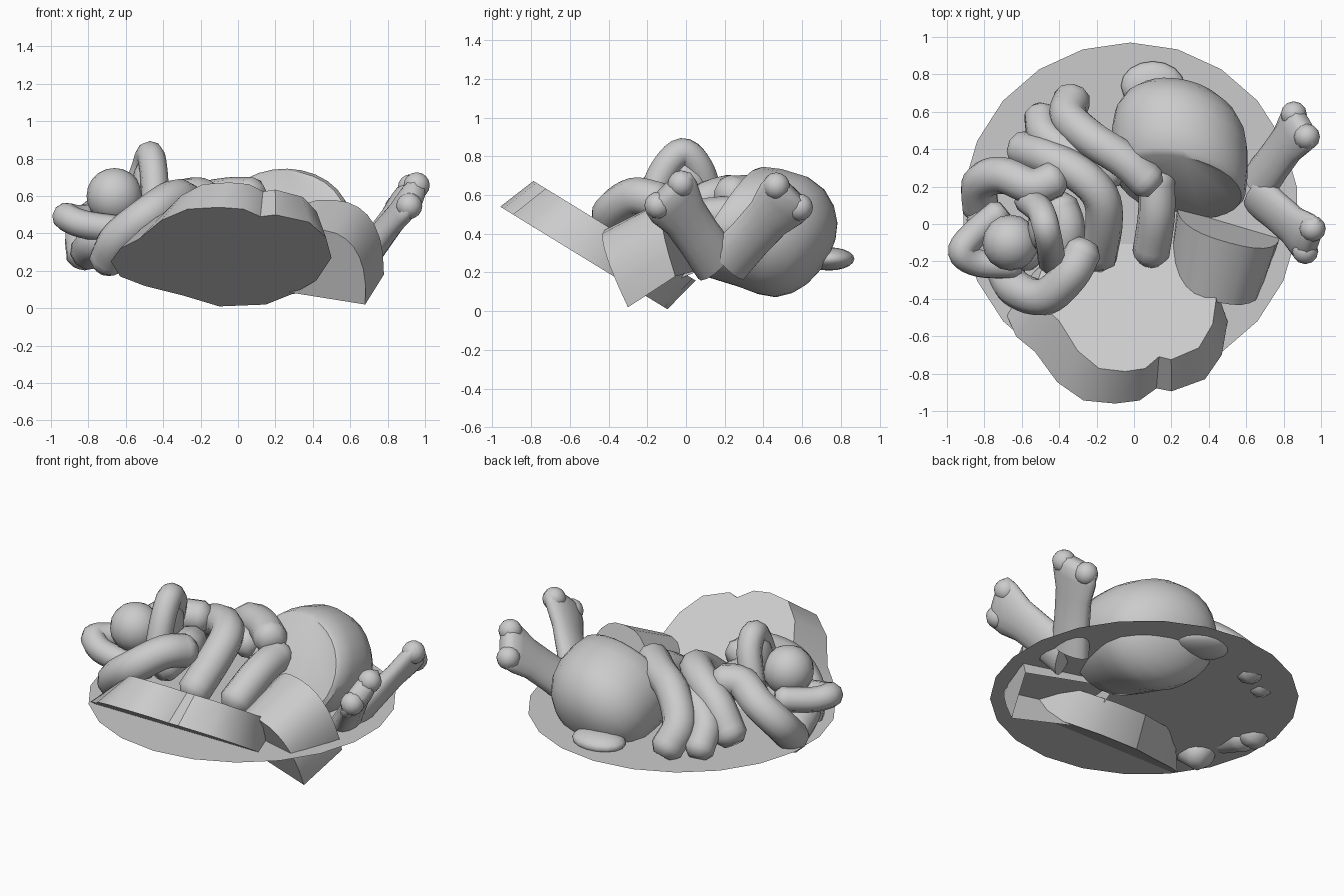
import bpy, bmesh, math
from mathutils import Vector, Matrix

if "Cube" in bpy.data.objects:
    bpy.data.objects.remove(bpy.data.objects["Cube"])

GREY = (0.6, 0.6, 0.6, 1)
mat = bpy.data.materials.new("light grey")
mat.use_nodes = True
mat.diffuse_color = GREY
mat.node_tree.nodes["Principled BSDF"].inputs["Base Color"].default_value = GREY


def finish(bm, name, angle=40):
    """Turn a bmesh into a shaded object."""
    bmesh.ops.recalc_face_normals(bm, faces=bm.faces)
    me = bpy.data.meshes.new(name)
    bm.to_mesh(me)
    bm.free()
    me.materials.append(mat)
    ob = bpy.data.objects.new(name, me)
    bpy.context.collection.objects.link(ob)
    bpy.ops.object.select_all(action='DESELECT')
    ob.select_set(True)
    bpy.context.view_layer.objects.active = ob
    if angle:
        bpy.ops.object.shade_smooth_by_angle(angle=math.radians(angle))
    return ob


def skin(bm, rings, closed=True):
    """Bridge matching rings of points and cap both ends."""
    loops = [[bm.verts.new(p) for p in r] for r in rings]
    n = len(loops[0])
    for a, b in zip(loops, loops[1:]):
        for i in range(n if closed else n - 1):
            j = (i + 1) % n
            bm.faces.new((a[i], a[j], b[j], b[i]))
    bm.faces.new(loops[0])
    bm.faces.new(loops[-1])


def ellipse(c, u, v, n):
    return [c + u * math.cos(2 * math.pi * i / n) + v * math.sin(2 * math.pi * i / n)
            for i in range(n)]


def blob(name, centre, size):
    bm = bmesh.new()
    m = Matrix.Translation(centre) @ Matrix.Diagonal((*size, 1))
    bmesh.ops.create_uvsphere(bm, u_segments=16, v_segments=10, radius=1, matrix=m)
    return finish(bm, name, 80)


def spline(pts, steps=5):
    """Smooth path through the points."""
    p = [Vector(q) for q in pts]
    p = [2 * p[0] - p[1]] + p + [2 * p[-1] - p[-2]]
    out = []
    for i in range(1, len(p) - 2):
        a, b, c, d = p[i - 1:i + 3]
        for s in range(steps):
            t = s / steps
            out.append(0.5 * (2 * b + (c - a) * t + (2 * a - 5 * b + 4 * c - d) * t ** 2
                              + (3 * b - a - 3 * c + d) * t ** 3))
    return out + [p[-2]]


def tube(name, pts, r):
    """Gut loop with rounded ends."""
    path = spline(pts)
    rings = []
    u = None
    for i, c in enumerate(path):
        t = (path[min(i + 1, len(path) - 1)] - path[max(i - 1, 0)]).normalized()
        u = t.orthogonal() if u is None else u - t * u.dot(t)
        u.normalize()
        v = t.cross(u)
        rings.append(ellipse(c, u * r, v * r, 10))
        if i in (0, len(path) - 1):
            tip = ellipse(c + t * r * (0.5 if i else -0.5), u * r * 0.6, v * r * 0.6, 10)
            rings.insert(len(rings) if i else 0, tip)
    bm = bmesh.new()
    skin(bm, rings)
    return finish(bm, name, 60)


# Thin round plate
bm = bmesh.new()
bmesh.ops.create_circle(bm, cap_ends=True, segments=22, radius=0.9,
                        matrix=Matrix.Translation((-0.02, 0.07, 0.255)))
finish(bm, "plate", 0)

# Tilted meat slab: outline as (x, z) on the sloping lower face
outline = [(-.27, .53), (-.1, .54), (.03, .53), (.12, .49), (.2, .5), (.38, .46), (.47, .38),
           (.5, .27), (.42, .15), (.3, .08), (.15, .02), (-.1, .01), (-.3, .07), (-.5, .12),
           (-.63, .17), (-.68, .25), (-.63, .32), (-.53, .37), (-.41, .47)]
low = [Vector((x, -.96 + (.54 - z) * 1.63, z)) for x, z in outline]
mid = sum(low, Vector()) / len(low)
high = [Vector((mid.x + (p.x - mid.x) * .82, mid.y + (p.y - mid.y) * .97,
                mid.z + (p.z - mid.z) * .97)) + Vector((.05, .16, .14)) for p in low]
bm = bmesh.new()
skin(bm, [low, high])
finish(bm, "meat_slab", 35)

# Big ham: rings parallel to its flat cut, closing into a rounded back
ham_u, ham_v = Vector((1.08, -.2, -.03)), Vector((.06, .52, .85))
bm = bmesh.new()
skin(bm, [ellipse(Vector((.245, y, z)), ham_u * r, ham_v * r, 28)
          for y, z, r in ((.2, .475, .305), (.225, .47, .325), (.32, .45, .335),
                          (.45, .41, .335), (.54, .36, .32), (.61, .31, .28),
                          (.66, .28, .22), (.69, .26, .15), (.71, .25, .06))])
finish(bm, "ham")
blob("ham_stub", (.1, .74, .27), (.17, .13, .06))

# Arched chunk of meat, open underneath
front = Vector((.43, -.25, .06)), Vector((.25, -.05, -.04)), Vector((.02, -.17, .36))
back = Vector((.505, .02, .2)), Vector((.275, -.075, -.02)), Vector((0, -.12, .38))
bm = bmesh.new()
arches = []
for f in (0, .5, 1):
    c, u, v = (a.lerp(b, f) for a, b in zip(front, back))
    angles = [math.pi * i / 14 for i in range(15)]
    arches.append([c + u * math.copysign(abs(math.cos(a)) ** .8, math.cos(a))
                   + v * max(math.sin(a), 0) ** .8 for a in angles])
skin(bm, arches, closed=False)
finish(bm, "meat_chunk", 35)

# Two broad bones, each flaring into a pair of soft knobs
for name, base, k1, k2 in (("back_bone", (.69, .25, .29), (.92, .46, .64), (.85, .58, .53)),
                           ("front_bone", (.69, .13, .29), (.95, -.02, .65), (.91, -.14, .54))):
    base, k1, k2 = Vector(base), Vector(k1), Vector(k2)
    end = (k1 + k2) / 2
    side = (k1 - k2).normalized()
    t = (end - base).normalized()
    flat = t.cross(side).normalized()
    bm = bmesh.new()
    skin(bm, [ellipse(base.lerp(end, f), side * w, flat * h, 14)
              for f, w, h in ((-.12, .13, .08), (.3, .125, .07), (.65, .13, .062),
                              (.9, .16, .066), (1.05, .16, .062), (1.13, .12, .035))])
    for k in (k1, k2):
        bmesh.ops.create_uvsphere(bm, u_segments=12, v_segments=8, radius=.07,
                                  matrix=Matrix.Translation(k + t * .01))
    finish(bm, name, 60)

# Coiled guts
guts = {
    "gut_middle": (.1, [(.12, .25, .5), (.12, .05, .47), (.09, -.16, .34)]),
    "gut_back": (.1, [(-.33, .67, .3), (-.35, .57, .43), (-.22, .45, .56),
                      (-.05, .34, .6), (.08, .22, .6)]),
    "gut_back_side": (.09, [(-.5, .58, .3), (-.47, .47, .42), (-.3, .36, .5), (-.1, .27, .5)]),
    "gut_arch": (.1, [(-.6, .4, .35), (-.48, .36, .5), (-.3, .27, .59), (-.18, .15, .59),
                      (-.16, 0, .5), (-.19, -.18, .34)]),
    "gut_front": (.1, [(-.27, -.14, .57), (-.34, -.27, .59), (-.48, -.39, .5),
                       (-.64, -.34, .37), (-.7, -.22, .25)]),
    "gut_left": (.1, [(-.82, .08, .28), (-.82, .22, .42), (-.7, .26, .53),
                      (-.54, .2, .6), (-.42, .24, .6)]),
    "gut_peak": (.075, [(-.57, .13, .55), (-.5, .07, .74), (-.47, -.02, .82),
                        (-.45, -.12, .72), (-.44, -.2, .52)]),
    "gut_outer": (.075, [(-.72, .06, .49), (-.86, -.06, .48), (-.92, -.15, .49),
                         (-.83, -.21, .45), (-.64, -.22, .42)]),
    "gut_inner": (.1, [(-.4, .1, .5), (-.36, -.03, .52), (-.4, -.2, .45)]),
    "gut_low": (.1, [(-.8, .05, .3), (-.74, -.14, .36), (-.55, -.15, .42)]),
}
for name, (r, pts) in guts.items():
    tube(name, pts, r)
blob("gut_bulge", (-.66, -.1, .6), (.15, .15, .15))
blob("gut_fold", (-.49, -.02, .64), (.08, .13, .16))
